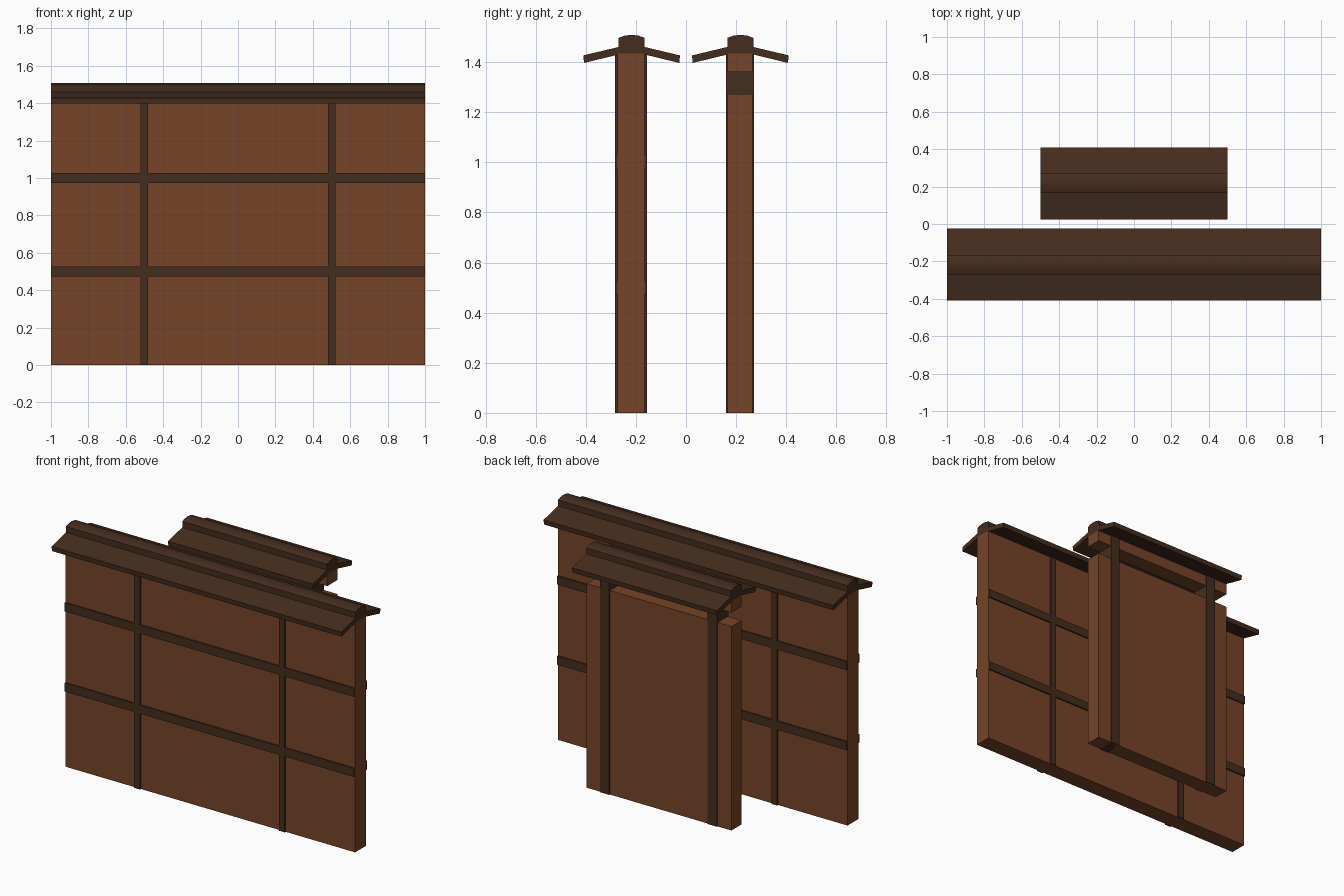
import bpy

if "Cube" in bpy.data.objects:
    bpy.data.objects.remove(bpy.data.objects["Cube"])


def material(name, color):
    m = bpy.data.materials.new(name)
    m.diffuse_color = color
    m.use_nodes = True
    m.node_tree.nodes["Principled BSDF"].inputs["Base Color"].default_value = m.diffuse_color
    return m


WOOD = material("wood", (0.18, 0.057, 0.021, 1))
DARK = material("dark_wood", (0.06, 0.026, 0.013, 1))


def prism(name, profile, x0, x1, mat):
    """Extrude a closed (y, z) profile along x."""
    n = len(profile)
    verts = [(x, y, z) for x in (x0, x1) for y, z in profile]
    faces = [tuple(reversed(range(n))), tuple(range(n, 2 * n))]
    faces += [(i, (i + 1) % n, (i + 1) % n + n, i + n) for i in range(n)]
    mesh = bpy.data.meshes.new(name)
    mesh.from_pydata(verts, [], faces)
    mesh.materials.append(mat)
    obj = bpy.data.objects.new(name, mesh)
    bpy.context.collection.objects.link(obj)
    return obj


def box(name, x0, x1, y0, y1, z0, z1, mat):
    return prism(name, [(y0, z0), (y1, z0), (y1, z1), (y0, z1)], x0, x1, mat)


def roof(name, yc, half):
    # arched ridge cap
    cap = [(-0.052, 1.43), (0.052, 1.43), (0.052, 1.497), (0.027, 1.506),
           (0, 1.509), (-0.027, 1.506), (-0.052, 1.497)]
    prism(name + "_ridge_cap", [(yc + y, z) for y, z in cap], -half, half, DARK)
    # sloping eave boards on both sides
    eave = [(0.05, 1.431), (0.19, 1.397), (0.193, 1.427), (0.05, 1.461)]
    for s, side in ((-1, "front"), (1, "back")):
        pts = [(yc + s * y, z) for y, z in eave][::s]
        prism(f"{name}_{side}_eave", pts, -half, half, DARK)


# long front wall
F, B = -0.219, 0.216
box("wall_panel", -1, 1, F - 0.054, F + 0.054, 0, 1.435, WOOD)
for s, side in ((-1, "front"), (1, "back")):
    y0, y1 = sorted((F + s * 0.05, F + s * 0.0635))
    for x in (-0.5, 0.5):
        box(f"wall_{side}_upright", x - 0.02, x + 0.02, y0, y1, 0, 1.435, DARK)
    for z in (0.5, 1.0):
        box(f"wall_{side}_rail", -1, 1, y0, y1, z - 0.0265, z + 0.0265, DARK)
roof("wall", -0.217, 1.0)

# short back wall: panel, open slot, top rail, through posts
box("short_wall_panel", -0.5, 0.5, B - 0.05, B + 0.05, 0, 1.273, WOOD)
box("short_wall_top_rail", -0.5, 0.5, B - 0.05, B + 0.05, 1.36, 1.435, WOOD)
for x in (-0.372, 0.372):
    box("short_wall_post", x - 0.032, x + 0.032, B - 0.056, B + 0.056, 0, 1.433, DARK)
roof("short_wall", 0.217, 0.5)
